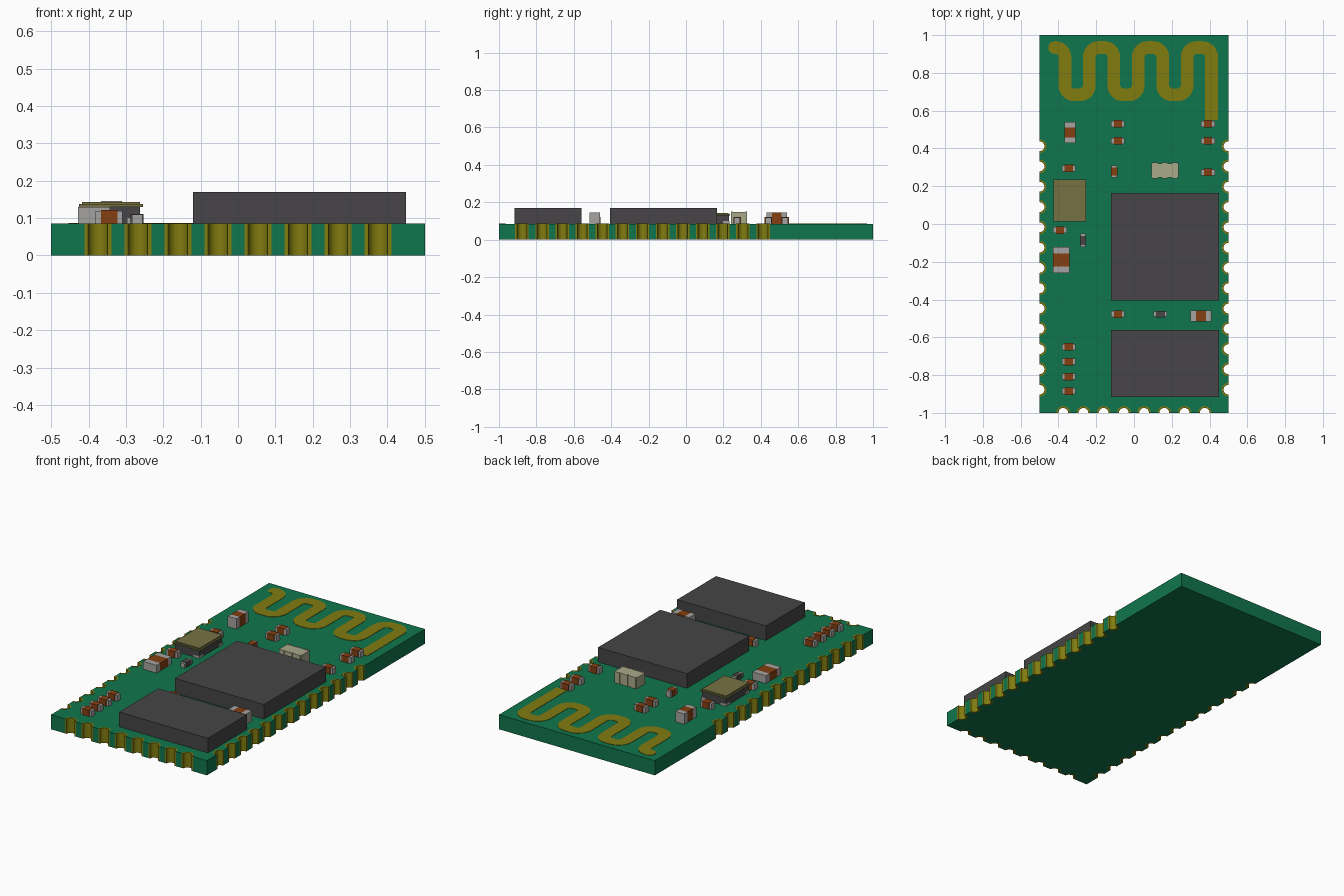
import bpy, bmesh, math
from mathutils import Vector

if "Cube" in bpy.data.objects:
    bpy.data.objects.remove(bpy.data.objects["Cube"])


def material(name, rgb):
    m = bpy.data.materials.new(name)
    m.use_nodes = True
    m.diffuse_color = (*rgb, 1)
    bsdf = next(n for n in m.node_tree.nodes if n.type == 'BSDF_PRINCIPLED')
    bsdf.inputs["Base Color"].default_value = (*rgb, 1)
    return m


GREEN = material("board green", (0.005, 0.18, 0.075))
GOLD = material("plated gold", (0.22, 0.20, 0.005))
DARK = material("chip grey", (0.063, 0.06, 0.063))
BROWN = material("ceramic brown", (0.23, 0.05, 0.006))
SILVER = material("solder silver", (0.38, 0.37, 0.36))
TAN = material("lid tan", (0.18, 0.17, 0.055))
CREAM = material("cream ceramic", (0.40, 0.40, 0.26))

TOP = 0.085            # upper face of the board
PAD_R, HOLE_R = 0.036, 0.026


def finish(name, bm, mats):
    bmesh.ops.recalc_face_normals(bm, faces=bm.faces)
    me = bpy.data.meshes.new(name)
    bm.to_mesh(me)
    bm.free()
    for m in mats:
        me.materials.append(m)
    ob = bpy.data.objects.new(name, me)
    bpy.context.collection.objects.link(ob)
    return ob


def prism(bm, pts, z0, z1, mat=0):
    """Extrude a closed outline from z0 to z1."""
    lo = [bm.verts.new((x, y, z0)) for x, y in pts]
    hi = [bm.verts.new((x, y, z1)) for x, y in pts]
    n = len(pts)
    faces = [bm.faces.new(lo[::-1]), bm.faces.new(hi)]
    faces += [bm.faces.new((lo[i], lo[(i + 1) % n], hi[(i + 1) % n], hi[i])) for i in range(n)]
    for f in faces:
        f.material_index = mat


def box(bm, cx, cy, sx, sy, z0, z1, mat=0):
    x, y = sx / 2, sy / 2
    prism(bm, [(cx - x, cy - y), (cx + x, cy - y), (cx + x, cy + y), (cx - x, cy + y)], z0, z1, mat)


def arc(cx, cy, r, a0, a1, n=10):
    return [(cx + r * math.cos(a0 + (a1 - a0) * i / n),
             cy + r * math.sin(a0 + (a1 - a0) * i / n)) for i in range(n + 1)]


# Edge notches: (x, y, inward angle), counter-clockwise round the board
Q = math.pi / 2
front = [(-0.375 + i * 0.1071, -1, Q) for i in range(8)]
side_y = [-0.877 + i * 0.1074 for i in range(13)]
left = [(0.5, y, 2 * Q) for y in side_y]
right = [(-0.5, y, 0) for y in reversed(side_y)]

# Board with a half-round notch at every edge pad
outline = []
for corner, run in (((-0.5, -1), front), ((0.5, -1), left), ((0.5, 1), []), ((-0.5, 1), right)):
    outline.append(corner)
    for x, y, a in run:
        outline += arc(x, y, PAD_R, a + Q, a - Q)
bm = bmesh.new()
prism(bm, outline, 0, TOP)
finish("circuit_board", bm, [GREEN])

# Gold half-tubes lining the notches
bm = bmesh.new()
for x, y, a in front + left + right:
    prism(bm, arc(x, y, PAD_R, a + Q, a - Q) + arc(x, y, HOLE_R, a - Q, a + Q), 0, TOP + 0.001)
pads = finish("edge_pads", bm, [GOLD])

# Meandering antenna trace: right-angled path with rounded corners
HI, LO, W, R = 0.934, 0.684, 0.034, 0.05
path = [Vector((-0.42, HI))]
for i in range(7):
    x = -0.366 + i * 0.1295
    path += [Vector((x, HI)), Vector((x, LO))] if i % 2 == 0 else [Vector((x, LO)), Vector((x, HI))]
path[-1].y = 0.55
smooth = [path[0]]
for p, q, r in zip(path, path[1:], path[2:]):
    d1, d2 = (p - q).normalized(), (r - q).normalized()
    c = q + R * (d1 + d2)
    for k in range(9):
        t = k / 8 * Q
        smooth.append(c - R * (d2 * math.cos(t) + d1 * math.sin(t)))
smooth.append(path[-1])
lhs, rhs = [], []
for i, p in enumerate(smooth):
    d = (smooth[min(i + 1, len(smooth) - 1)] - smooth[max(i - 1, 0)]).normalized()
    side = Vector((-d.y, d.x)) * W
    lhs.append(tuple(p + side))
    rhs.append(tuple(p - side))
cap = arc(path[0].x, path[0].y, W, 3 * Q, Q)[1:-1]
bm = bmesh.new()
prism(bm, lhs + rhs[::-1] + cap, TOP - 0.001, TOP + 0.002)
finish("antenna_trace", bm, [GOLD])

# Two large chips
for name, y0, y1 in (("main_chip", -0.405, 0.165), ("memory_chip", -0.917, -0.56)):
    bm = bmesh.new()
    box(bm, 0.164, (y0 + y1) / 2, 0.57, y1 - y0, TOP, 0.17)
    finish(name, bm, [DARK])

# Crystal: dark body, flange, raised lid and corner contacts
bm = bmesh.new()
cx, cy = -0.34, 0.125
box(bm, cx, cy, 0.155, 0.21, TOP, 0.13, 0)
box(bm, cx, cy, 0.172, 0.222, 0.13, 0.137, 1)
box(bm, cx, cy, 0.155, 0.205, 0.137, 0.143, 1)
for sx in (-1, 1):
    for sy in (-1, 1):
        box(bm, cx + sx * 0.062, cy + sy * 0.09, 0.036, 0.036, TOP, 0.1, 2)
finish("crystal", bm, [DARK, TAN, SILVER])


def passive(name, cx, cy, length, width, height, end, core, upright=False, inset=0.0):
    """Surface-mount part: a core between two metal end caps."""
    bm = bmesh.new()

    def piece(off, l, w, h, mat):
        if upright:
            box(bm, cx, cy + off, w, l, TOP, TOP + h, mat)
        else:
            box(bm, cx + off, cy, l, w, TOP, TOP + h, mat)
    piece(0, length - 2 * end, width, height, 0)
    for s in (-1, 1):
        piece(s * (length - end) / 2, end, width - inset, height - inset / 4, 1)
    finish(name, bm, [core, SILVER])


# Small capacitors
small = [(-0.085, 0.53), (-0.085, 0.44), (0.392, 0.53), (0.392, 0.44), (0.392, 0.273),
         (-0.345, 0.294), (-0.392, -0.032), (-0.085, -0.477),
         (-0.345, -0.65), (-0.345, -0.729), (-0.345, -0.808), (-0.345, -0.885)]
for i, (x, y) in enumerate(small):
    passive(f"small_capacitor_{i + 1}", x, y, 0.072, 0.04, 0.036, 0.014, BROWN, inset=0.008)
passive("small_capacitor_upright", -0.104, 0.278, 0.066, 0.034, 0.036, 0.013, BROWN, True, 0.006)

# Resistors
passive("resistor_front", 0.14, -0.477, 0.072, 0.034, 0.026, 0.013, DARK, inset=0.006)
passive("resistor_right", -0.27, -0.087, 0.072, 0.034, 0.026, 0.013, DARK, True, 0.006)

# Larger capacitors
passive("capacitor_back", -0.339, 0.485, 0.11, 0.056, 0.06, 0.029, BROWN, True)
passive("capacitor_front", 0.355, -0.487, 0.112, 0.056, 0.06, 0.029, BROWN)
passive("capacitor_right", -0.385, -0.19, 0.137, 0.086, 0.045, 0.034, BROWN, True)

# Cream filter with contact ribs on its long sides
bm = bmesh.new()
fx, fy = 0.163, 0.283
box(bm, fx, fy, 0.143, 0.076, TOP, 0.148)
for s in (-1, 1):
    for k in (-1, 0, 1):
        box(bm, fx + k * 0.052, fy + s * 0.039, 0.03, 0.008, TOP, 0.15)
finish("filter_block", bm, [CREAM])

# Smooth shading inside the notches, crisp rims
bpy.ops.object.select_all(action='DESELECT')
pads.select_set(True)
bpy.context.view_layer.objects.active = pads
bpy.ops.object.shade_smooth_by_angle(angle=math.radians(40))
